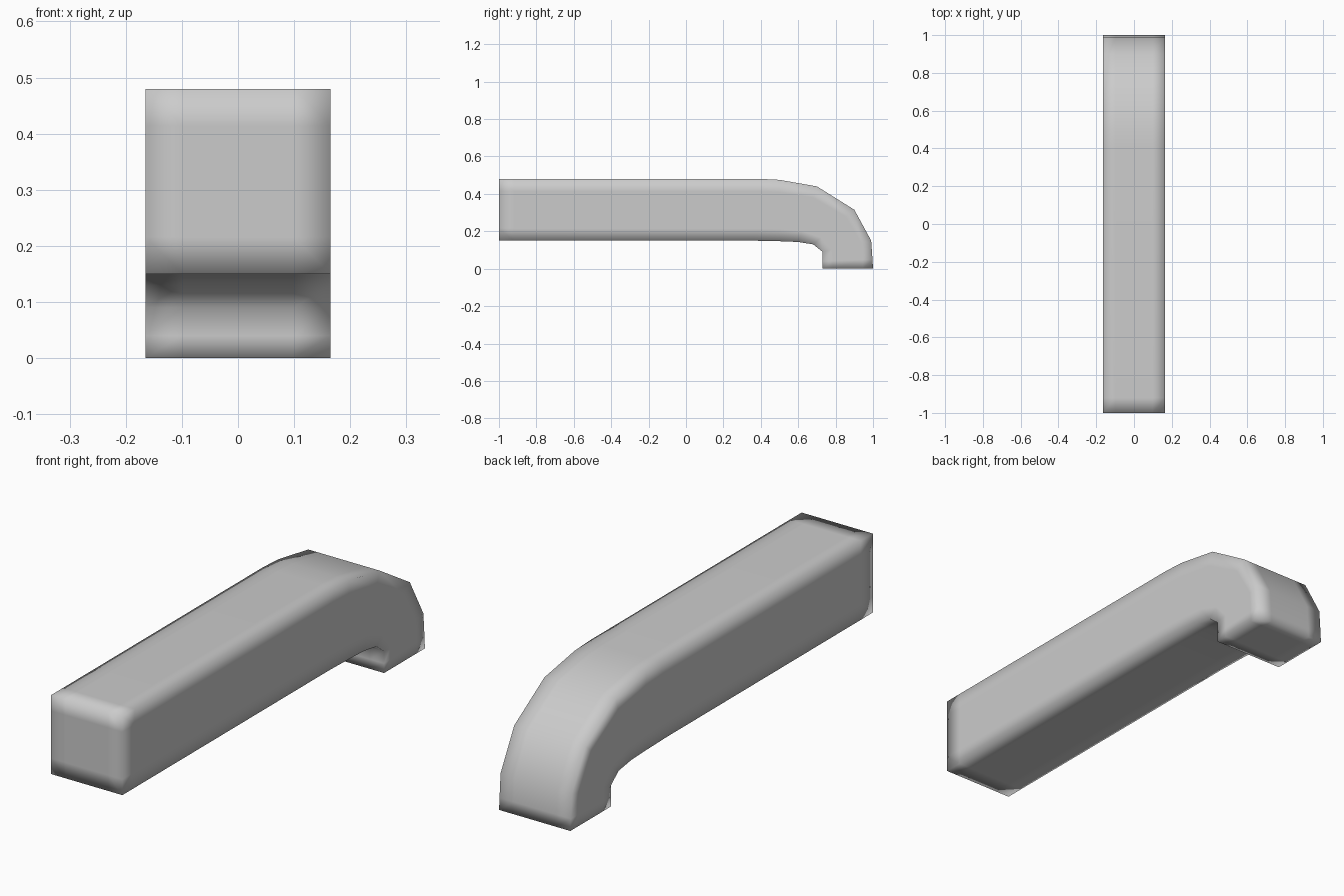
import bpy, bmesh
from mathutils import Vector

if "Cube" in bpy.data.objects:
    bpy.data.objects.remove(bpy.data.objects["Cube"])

HALF_W = 0.165
STEPS = (0.0, 0.2, 0.8, 1.0)   # edge loops across each side, keeping the shading tight

# Stations along the bent bar: outer (y, z) and inner (y, z)
STATIONS = [
    ((-1.00, 0.48), (-1.00, 0.15)),
    ((-0.92, 0.48), (-0.92, 0.15)),
    ((0.40, 0.48), (0.36, 0.15)),
    ((0.50, 0.475), (0.50, 0.147)),
    ((0.70, 0.44), (0.60, 0.143)),
    ((0.90, 0.315), (0.68, 0.13)),
    ((0.99, 0.15), (0.73, 0.09)),
    ((0.997, 0.05), (0.73, 0.04)),
    ((1.00, 0.00), (0.73, 0.00)),
]

bm = bmesh.new()


def section(outer, inner):
    """4 x 4 grid of positions across the bar at one station."""
    a, b = Vector(outer), Vector(inner)
    grid = {}
    for j, t in enumerate(STEPS):
        y, z = a.lerp(b, t)
        for i, s in enumerate(STEPS):
            grid[i, j] = (HALF_W * (2 * s - 1), y, z)
    return grid


rim = ([(i, 0) for i in range(3)] + [(3, j) for j in range(3)]
       + [(i, 3) for i in range(3, 0, -1)] + [(0, j) for j in range(3, 0, -1)])

# Bar walls: sweep the rim of the section
grids = [section(*s) for s in STATIONS]
rings = [{k: bm.verts.new(g[k]) for k in rim} for g in grids]
for r0, r1 in zip(rings, rings[1:]):
    for k, n in zip(rim, rim[1:] + rim[:1]):
        bm.faces.new((r0[k], r0[n], r1[n], r1[k]))

# End caps
for g, ring in ((grids[0], rings[0]), (grids[-1], rings[-1])):
    v = {k: ring[k] if k in ring else bm.verts.new(g[k]) for k in g}
    for i in range(3):
        for j in range(3):
            bm.faces.new((v[i, j], v[i + 1, j], v[i + 1, j + 1], v[i, j + 1]))

bmesh.ops.recalc_face_normals(bm, faces=bm.faces)
for f in bm.faces:
    f.smooth = True

mesh = bpy.data.meshes.new("bent_bar")
bm.to_mesh(mesh)
bm.free()
bpy.context.collection.objects.link(bpy.data.objects.new("bent_bar", mesh))
